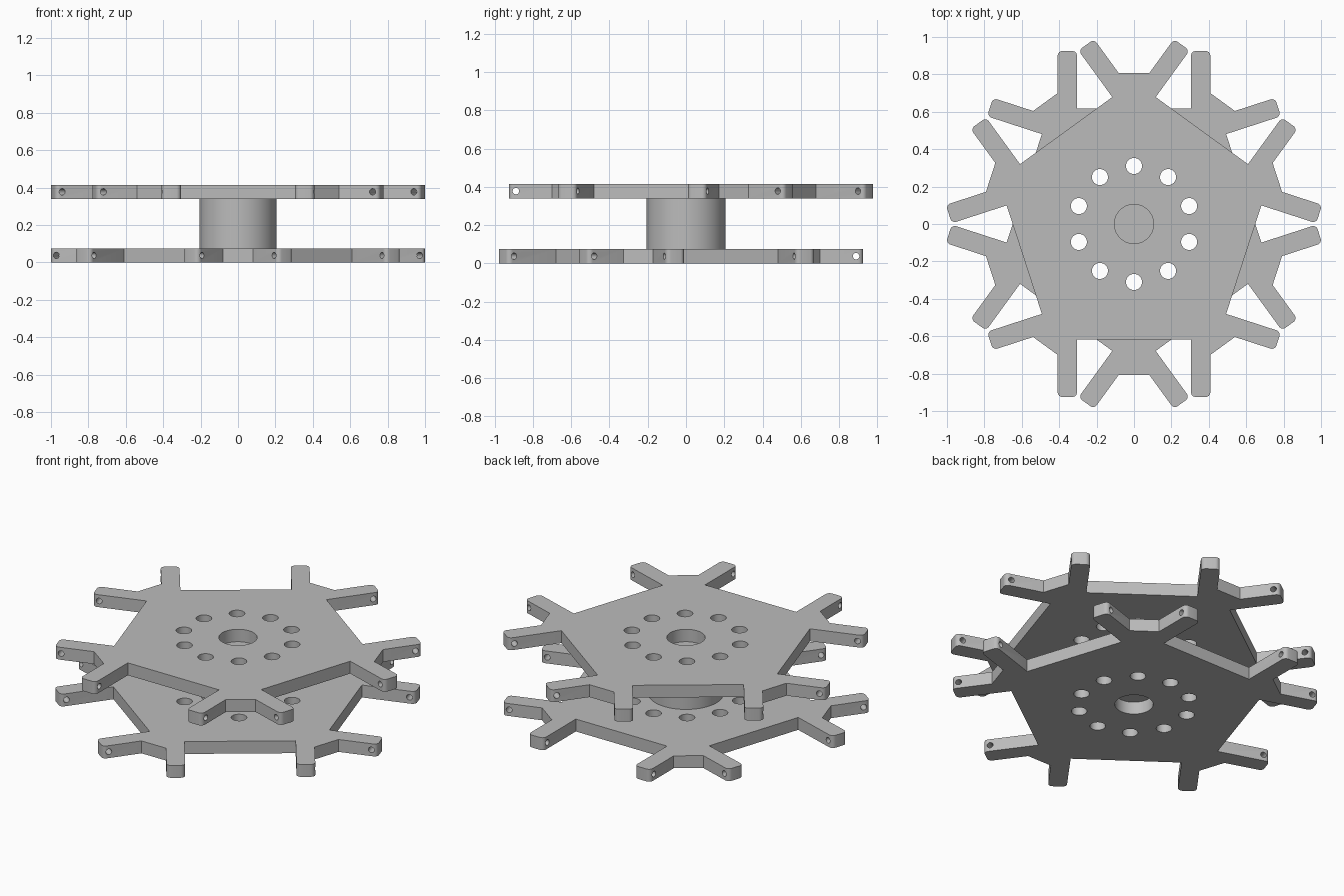
import bpy, bmesh
from math import radians, cos, sin, pi, tau
from mathutils import Matrix, Vector

cube = bpy.data.objects.get("Cube")
if cube:
    bpy.data.objects.remove(cube, do_unlink=True)

THICK, UPPER_Z = 0.075, 0.34      # plate thickness, base of the upper plate
EDGE, TIP = 0.617, 0.925          # distance from centre to plate side and arm tip
ARM_IN, ARM_OUT = 0.305, 0.408    # arm sides, measured along the plate side
CORNER = 0.806                    # distance from centre to the cut corners
ROUND = 0.025                     # rounding of the arm tips

grey = bpy.data.materials.new("plain grey")
grey.use_nodes = True
grey.diffuse_color = (0.5, 0.5, 0.5, 1)
grey.node_tree.nodes["Principled BSDF"].inputs["Base Color"].default_value = (0.5, 0.5, 0.5, 1)


def make_object(name, bm):
    bmesh.ops.recalc_face_normals(bm, faces=bm.faces)
    mesh = bpy.data.meshes.new(name)
    bm.to_mesh(mesh)
    bm.free()
    mesh.materials.append(grey)
    obj = bpy.data.objects.new(name, mesh)
    bpy.context.collection.objects.link(obj)
    return obj


def activate(obj):
    bpy.ops.object.select_all(action='DESELECT')
    obj.select_set(True)
    bpy.context.view_layer.objects.active = obj


def add_cylinder(bm, radius, depth, matrix, sides=32):
    bmesh.ops.create_cone(bm, cap_ends=True, segments=sides, radius1=radius,
                          radius2=radius, depth=depth, matrix=matrix)


def side_spin(k):
    return Matrix.Rotation(k * tau / 5, 4, 'Z')


def make_plate(name, z, turn):
    # Outline: one pentagon side with its two arms, repeated five times
    root = (CORNER - ARM_OUT * sin(pi / 5)) / cos(pi / 5)
    half = [(ARM_IN, EDGE), (ARM_IN, TIP), (ARM_OUT, TIP), (ARM_OUT, root)]
    side = [(-x, y) for x, y in reversed(half)] + half
    bm = bmesh.new()
    verts = [bm.verts.new(side_spin(-k) @ Vector((x, y, 0)))
             for k in range(5) for x, y in side]
    face = bm.faces.new(verts)
    ext = bmesh.ops.extrude_face_region(bm, geom=[face])
    top = [v for v in ext["geom"] if isinstance(v, bmesh.types.BMVert)]
    bmesh.ops.translate(bm, verts=top, vec=(0, 0, THICK))

    # Round the upright edges at the arm tips
    tips = [e for e in bm.edges
            if abs(e.verts[0].co.z - e.verts[1].co.z) > THICK / 2
            and e.verts[0].co.xy.length > 0.9]
    bmesh.ops.bevel(bm, geom=tips, offset=ROUND, segments=6, profile=0.5, affect='EDGES')
    plate = make_object(name, bm)

    # Cutter: centre bore, ring of ten holes, cross pin hole in every arm
    bm = bmesh.new()
    mid = Matrix.Translation((0, 0, THICK / 2))
    add_cylinder(bm, 0.105, 0.2, mid, 48)
    for k in range(10):
        a = k * tau / 10 + pi / 2
        add_cylinder(bm, 0.043, 0.2, mid @ Matrix.Translation((0.31 * cos(a), 0.31 * sin(a), 0)))
    for k in range(5):
        for s in (-1, 1):
            place = Matrix.Translation((s * (ARM_IN + ARM_OUT) / 2, 0.889, THICK / 2))
            add_cylinder(bm, 0.017, 0.16,
                         side_spin(k) @ place @ Matrix.Rotation(pi / 2, 4, 'Y'), 20)
    cutter = make_object(name + "_cutter", bm)
    cutter.hide_render = True

    cut = plate.modifiers.new("holes", 'BOOLEAN')
    cut.operation = 'DIFFERENCE'
    cut.solver = 'EXACT'
    cut.object = cutter
    activate(plate)
    bpy.ops.object.modifier_apply(modifier=cut.name)
    bpy.data.objects.remove(cutter, do_unlink=True)

    plate.data.transform(Matrix.Translation((0, 0, z)) @ Matrix.Rotation(turn, 4, 'Z'))
    bpy.ops.object.shade_smooth_by_angle(angle=radians(30))
    return plate


# Two identical plates, turned half a turn from each other
make_plate("lower_plate", 0, 0)
make_plate("upper_plate", UPPER_Z, pi)

# Solid round hub between the plates
bm = bmesh.new()
add_cylinder(bm, 0.206, UPPER_Z - THICK, Matrix.Translation((0, 0, (UPPER_Z + THICK) / 2)), 64)
hub = make_object("centre_hub", bm)
activate(hub)
bpy.ops.object.shade_smooth_by_angle(angle=radians(30))
